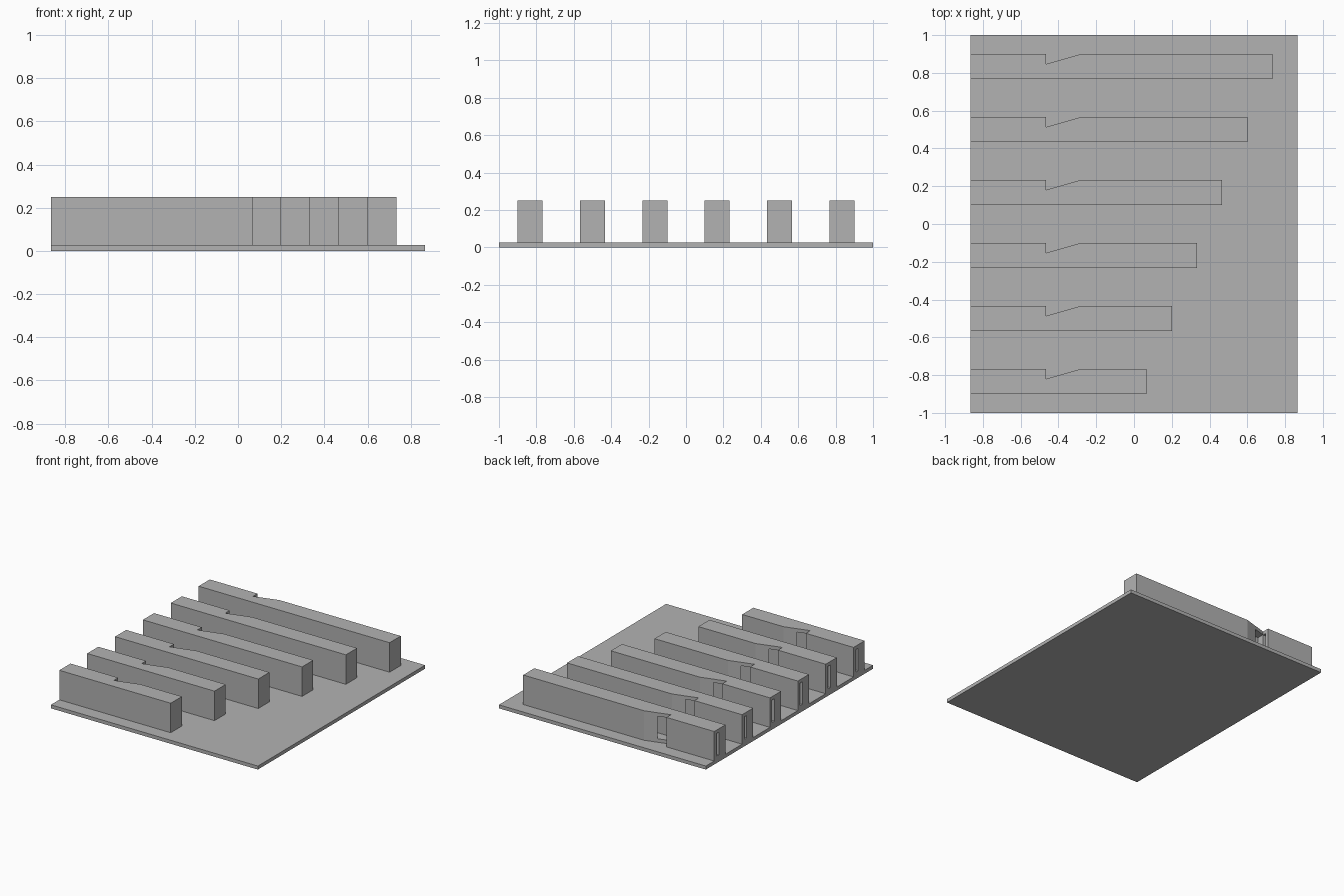
import bpy, bmesh

if "Cube" in bpy.data.objects:
    bpy.data.objects.remove(bpy.data.objects["Cube"])

U = 2 / 150            # one design unit
WALL = 2 * U           # wall thickness
LEFT = -65 * U         # blowing end, flush with the plate edge
TOP = 0.25             # top of the whistles

grey = bpy.data.materials.new("grey")
grey.diffuse_color = (0.448, 0.448, 0.448, 1)
grey.use_nodes = True
grey.node_tree.nodes["Principled BSDF"].inputs["Base Color"].default_value = grey.diffuse_color


def prism(name, outline, z0, z1):
    """Extrude a flat xy outline from z0 to z1."""
    bm = bmesh.new()
    face = bm.faces.new([bm.verts.new((x, y, z0)) for x, y in outline])
    ext = bmesh.ops.extrude_face_region(bm, geom=[face])
    for v in ext["geom"]:
        if isinstance(v, bmesh.types.BMVert):
            v.co.z = z1
    bmesh.ops.recalc_face_normals(bm, faces=bm.faces)
    mesh = bpy.data.meshes.new(name)
    bm.to_mesh(mesh)
    bm.free()
    mesh.materials.append(grey)
    obj = bpy.data.objects.new(name, mesh)
    bpy.context.collection.objects.link(obj)
    return obj


def whistle(index):
    low = (-67.5 + 25 * index) * U
    high = low + 10 * U
    end = LEFT + (70 + 10 * index) * U
    mouth = LEFT + 30 * U

    # outer body with the notch and sloping lip
    body = prism(f"whistle_{index + 1}", [
        (LEFT, low), (end, low), (end, high), (LEFT + 44 * U, high),
        (mouth, high - 4 * U), (mouth, high), (LEFT, high)], WALL, TOP)

    # windway slot running into the sound chamber
    slot_floor = high - 4.1 * U
    chamber = mouth + 0.001
    cutter = prism("chamber_cutter", [
        (LEFT - 0.05, slot_floor), (chamber, slot_floor),
        (chamber, low + WALL), (end - WALL, low + WALL),
        (end - WALL, high - WALL), (LEFT - 0.05, high - WALL)],
        2 * WALL, TOP - WALL)
    cutter.hide_render = True

    mod = body.modifiers.new("hollow", 'BOOLEAN')
    mod.operation = 'DIFFERENCE'
    mod.solver = 'EXACT'
    mod.object = cutter
    bpy.context.view_layer.update()
    graph = bpy.context.evaluated_depsgraph_get()
    hollow = bpy.data.meshes.new_from_object(body.evaluated_get(graph))
    body.modifiers.clear()
    body.data = hollow
    bpy.data.objects.remove(cutter)


# base plate
prism("base_plate", [(LEFT, -1), (-LEFT, -1), (-LEFT, 1), (LEFT, 1)], 0, WALL)

# six whistles, longer towards the back
for i in range(6):
    whistle(i)
